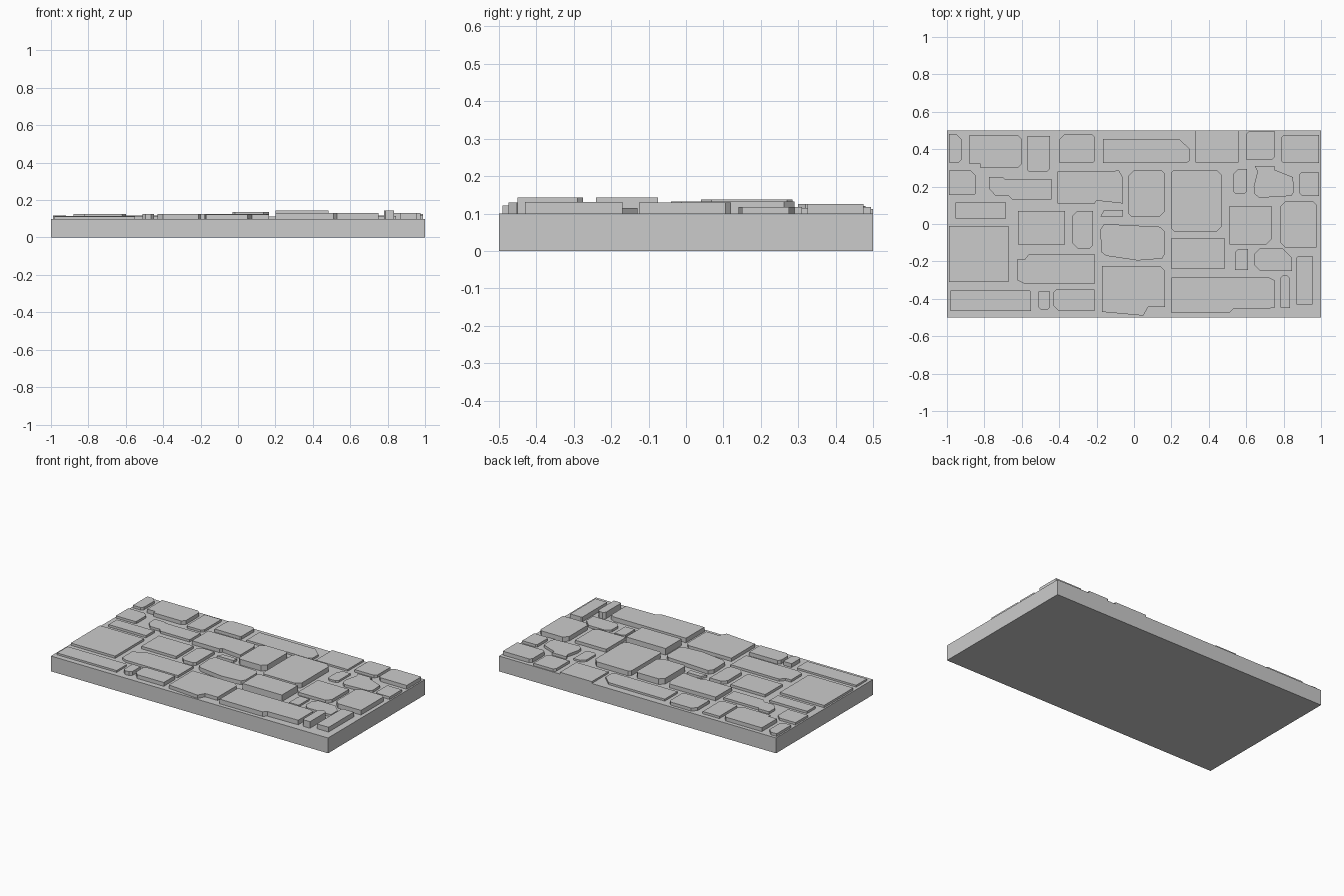
import bpy
import bmesh

# Remove the default cube
cube = bpy.data.objects.get("Cube")
if cube:
    bpy.data.objects.remove(cube, do_unlink=True)

SLAB_TOP = 0.10
CHAMFER = {"-": 0.0, "t": 0.008, "s": 0.015, "m": 0.028, "l": 0.05}


def flat_material(name, value):
    material = bpy.data.materials.new(name)
    material.use_nodes = True
    colour = (value, value, value, 1)
    material.diffuse_color = colour
    material.node_tree.nodes["Principled BSDF"].inputs["Base Color"].default_value = colour
    return material


stone_grey = flat_material("stone grey", 0.6)


def prism(name, outline, bottom, top):
    """Extrude a counter-clockwise outline between two heights."""
    bm = bmesh.new()
    base = bm.faces.new([bm.verts.new((x, y, bottom)) for x, y in outline])
    extruded = bmesh.ops.extrude_face_region(bm, geom=[base], use_keep_orig=True)
    for item in extruded["geom"]:
        if isinstance(item, bmesh.types.BMVert):
            item.co.z = top
    bmesh.ops.recalc_face_normals(bm, faces=bm.faces)
    mesh = bpy.data.meshes.new(name)
    bm.to_mesh(mesh)
    bm.free()
    mesh.materials.append(stone_grey)
    obj = bpy.data.objects.new(name, mesh)
    bpy.context.collection.objects.link(obj)
    return obj


def chamfered(x0, x1, y0, y1, corners):
    """Rectangle whose corners (from front right, counter-clockwise) are cut."""
    a, b, c, d = [CHAMFER[letter] for letter in corners]
    points = [(x0, y0 + a), (x0 + a, y0), (x1 - b, y0), (x1, y0 + b),
              (x1, y1 - c), (x1 - c, y1), (x0 + d, y1), (x0, y1 - d)]
    return [p for i, p in enumerate(points) if p != points[i - 1]]


# Base slab
prism("base_slab", chamfered(-1, 1, -.5, .5, "----"), 0, SLAB_TOP)

# Stones by course: x range, y range, rise above the slab, corner cuts
back_course = [
    (-.99, -.92, .33, .48, .017, "-sm-"),
    (-.57, -.45, .28, .47, .015, "ts--"),
    (-.40, -.21, .33, .48, .02, "-tsm"),
    (.33, .56, .33, .50, .012, "----"),
    (.60, .755, .345, .495, .017, "-s-s"),
    (.785, .99, .325, .475, .025, "s--s"),
]
upper_course = [
    (-.99, -.845, .155, .285, .015, "-tm-"),
    (-.03, .165, .04, .285, .037, "smsm"),
    (.20, .47, -.04, .29, .032, "smms"),
    (.53, .605, .16, .295, .012, "ss-m"),
    (.885, .99, .15, .275, .017, "s--t"),
]
middle_course = [
    (-.955, -.685, .03, .115, .015, "----"),
    (-.62, -.37, -.11, .07, .017, "----"),
    (-.33, -.22, -.13, .07, .02, "ms-m"),
    (.51, .735, -.11, .095, .02, "-m--"),
    (.78, .975, -.125, .12, .03, "m-sm"),
    (-.99, -.67, -.31, -.01, .015, "----"),
]
front_course = [
    (.20, .485, -.24, -.075, .043, "----"),
    (.54, .61, -.245, -.135, .012, "---s"),
    (.645, .845, -.25, -.13, .015, "m-lm"),
    (.87, .955, -.43, -.17, .031, "---t"),
    (-.98, -.55, -.465, -.355, .012, "--t-"),
    (-.51, -.45, -.46, -.36, .025, "ss--"),
    (-.43, -.21, -.465, -.35, .025, "m--s"),
    (.78, .835, -.45, -.275, .043, "t-ss"),
]
courses = {"back": back_course, "upper": upper_course,
           "middle": middle_course, "front": front_course}
for course, stones in courses.items():
    for number, (x0, x1, y0, y1, rise, corners) in enumerate(stones, 1):
        prism(f"{course}_stone_{number}", chamfered(x0, x1, y0, y1, corners),
              SLAB_TOP, SLAB_TOP + rise)

# Irregular stones, each with its own outline
prism("notched_back_stone", [
    (-.88, .32), (-.82, .32), (-.82, .3), (-.62, .3), (-.6, .32),
    (-.6, .455), (-.62, .475), (-.88, .475)], SLAB_TOP, .125)
prism("long_back_stone", [
    (-.165, .325), (.28, .325), (.3, .34), (.3, .4), (.24, .455),
    (-.165, .455)], SLAB_TOP, .113)
prism("stepped_stone", [
    (-.74, .15), (-.67, .15), (-.65, .13), (-.44, .13), (-.44, .24),
    (-.69, .24), (-.7, .25), (-.775, .25), (-.775, .19)], SLAB_TOP, .115)
prism("wide_stone", [
    (-.41, .11), (-.21, .11), (-.2, .125), (-.06, .11), (-.06, .25),
    (-.08, .285), (-.41, .28)], SLAB_TOP, .125)
prism("angled_stone", [
    (.645, .16), (.67, .14), (.84, .15), (.855, .17), (.85, .25),
    (.75, .29), (.75, .31), (.645, .31), (.66, .28), (.64, .2)], SLAB_TOP, .117)
prism("sliver_stone", [
    (-.18, .04), (-.06, .04), (-.06, .075), (-.16, .075)], SLAB_TOP, .115)
prism("centre_stone", [
    (-.175, -.15), (-.15, -.17), (.02, -.195), (.15, -.185), (.165, -.16),
    (.165, -.04), (.14, -.015), (-.16, 0), (-.18, -.03)], SLAB_TOP, .125)
prism("broad_stone", [
    (-.625, -.3), (-.585, -.32), (-.21, -.32), (-.21, -.16), (-.56, -.16),
    (-.585, -.19), (-.625, -.19)], SLAB_TOP, .115)
prism("front_centre_stone", [
    (-.17, -.47), (.05, -.49), (.075, -.445), (.165, -.445), (.165, -.25),
    (.14, -.225), (-.17, -.225)], SLAB_TOP, .122)
prism("long_front_stone", [
    (.2, -.475), (.51, -.475), (.53, -.455), (.75, -.45), (.75, -.3),
    (.72, -.285), (.2, -.285)], SLAB_TOP, .13)
